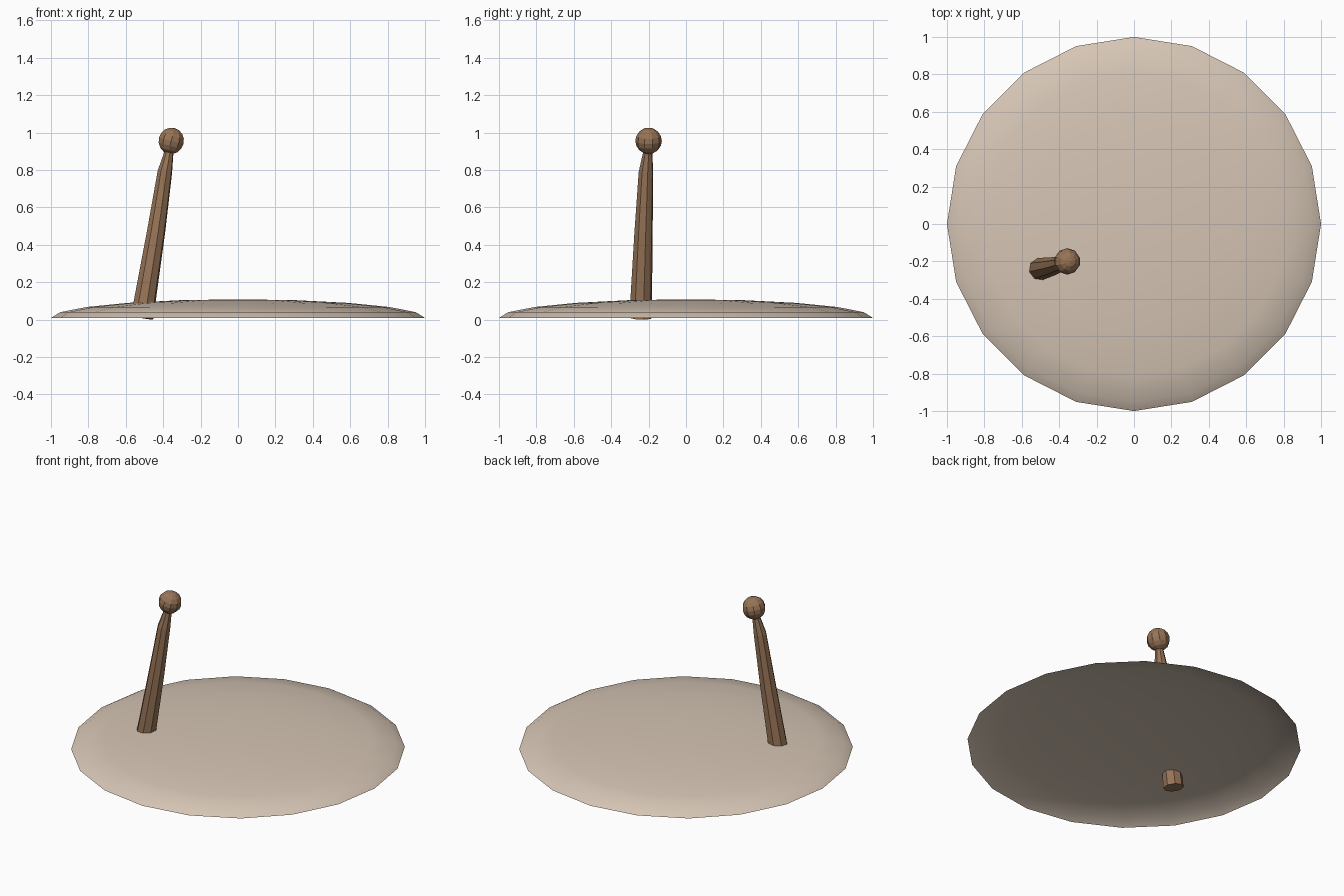
import bpy, bmesh, math
from mathutils import Vector, Matrix

cube = bpy.data.objects.get("Cube")
if cube:
    bpy.data.objects.remove(cube)


def material(name, rgb):
    m = bpy.data.materials.new(name)
    m.use_nodes = True
    m.diffuse_color = (*rgb, 1)
    m.node_tree.nodes["Principled BSDF"].inputs["Base Color"].default_value = (*rgb, 1)
    return m


def finish(bm, name, mat, smooth=False):
    bmesh.ops.recalc_face_normals(bm, faces=bm.faces[:])
    for f in bm.faces:
        f.smooth = smooth
    me = bpy.data.meshes.new(name)
    bm.to_mesh(me)
    bm.free()
    me.materials.append(mat)
    ob = bpy.data.objects.new(name, me)
    bpy.context.collection.objects.link(ob)
    return ob


sand = material("pale sand", (0.67, 0.56, 0.46))
wood = material("brown wood", (0.31, 0.175, 0.095))

# Shallow open dome: upper half of a flattened sphere
bm = bmesh.new()
bmesh.ops.create_uvsphere(bm, u_segments=20, v_segments=10, radius=1)
lower = [v for v in bm.verts if v.co.z < -0.01]
bmesh.ops.delete(bm, geom=lower, context='VERTS')
bmesh.ops.scale(bm, vec=(1, 1, 0.1), verts=bm.verts[:])
bmesh.ops.translate(bm, vec=(0, 0, 0.009), verts=bm.verts[:])
dome = finish(bm, "dome_base", sand, True)
# the hollow shell faces outwards
if dome.data.polygons[0].normal.z < 0:
    dome.data.flip_normals()

# Tapering leaning post, lofted through centre points with a radius each
path = [((-0.513, -0.243, 0.010), 0.062),
        ((-0.438, -0.227, 0.47), 0.050),
        ((-0.391, -0.214, 0.79), 0.040),
        ((-0.362, -0.202, 0.93), 0.020)]
SIDES = 8
points = [Vector(p) for p, r in path]
bm = bmesh.new()
rings = []
for i, (p, r) in enumerate(path):
    lean = (points[min(i + 1, 3)] - points[max(i - 1, 0)]).normalized()
    turn = Vector((0, 0, 1)).rotation_difference(lean)
    ring = []
    for k in range(SIDES):
        a = math.tau * (k + 0.3) / SIDES
        ring.append(bm.verts.new(points[i] + turn @ Vector((r * math.cos(a), r * math.sin(a), 0))))
    rings.append(ring)
for a, b in zip(rings, rings[1:]):
    for k in range(SIDES):
        n = (k + 1) % SIDES
        bm.faces.new((a[k], a[n], b[n], b[k]))
bm.faces.new(rings[0][::-1])
bm.faces.new(rings[-1])
finish(bm, "post", wood)

# Faceted knob on the post's tip
bm = bmesh.new()
tilt = Matrix.Translation((-0.357, -0.2, 0.956)) @ Matrix.Rotation(0.25, 4, 'Y')
bmesh.ops.create_uvsphere(bm, u_segments=10, v_segments=8, radius=0.071, matrix=tilt)
finish(bm, "knob", wood)
